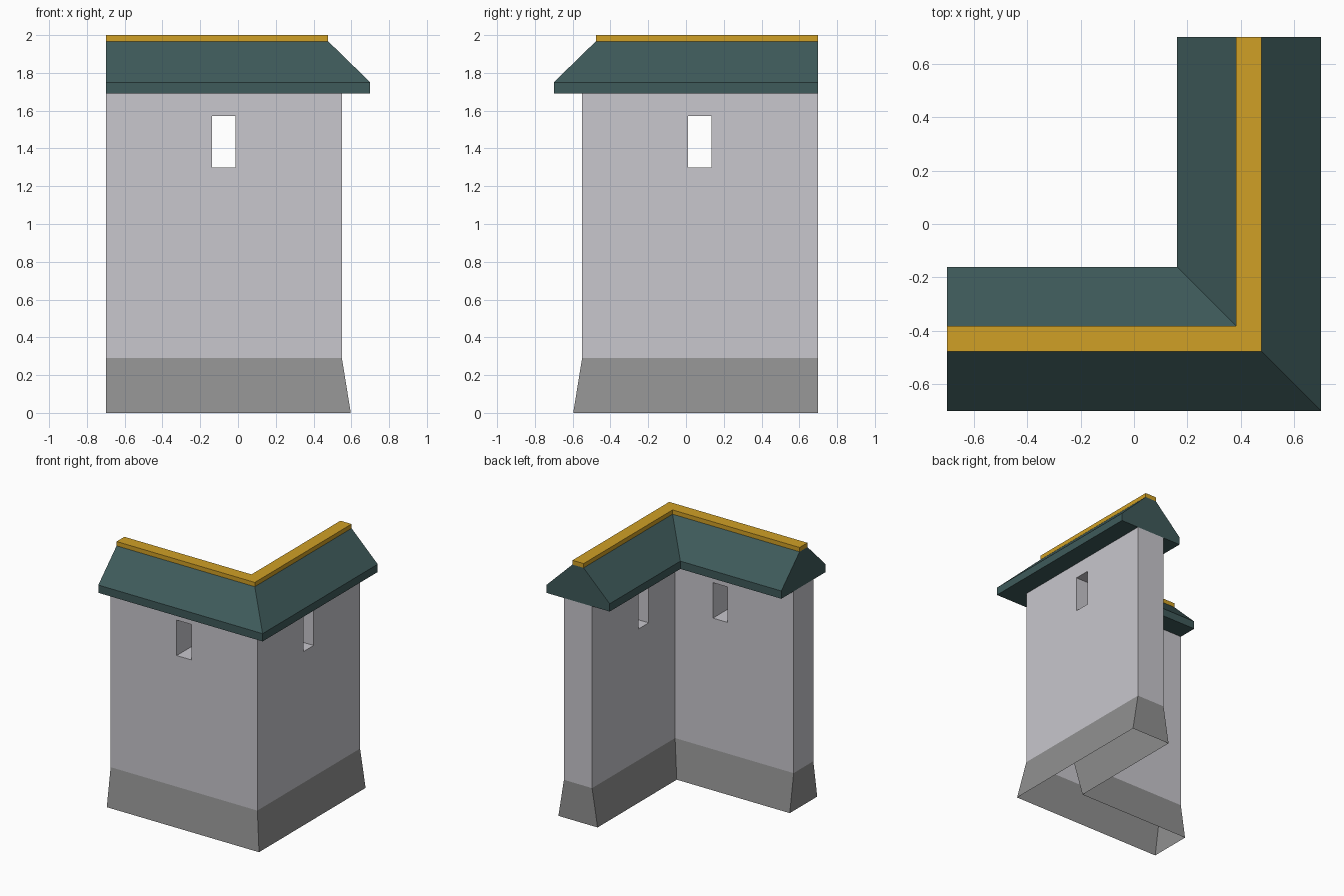
import bpy
import bmesh

cube = bpy.data.objects.get("Cube")
if cube:
    bpy.data.objects.remove(cube, do_unlink=True)

AXIS = 0.43   # distance of the wall centreline from the middle
END = 0.70    # where both legs stop


def material(name, rgb):
    m = bpy.data.materials.new(name)
    m.use_nodes = True
    m.diffuse_color = (*rgb, 1)
    node = next(n for n in m.node_tree.nodes if n.type == 'BSDF_PRINCIPLED')
    node.inputs["Base Color"].default_value = (*rgb, 1)
    return m


plaster = material("pale grey plaster", (0.58, 0.57, 0.61))
stone = material("grey stone", (0.28, 0.28, 0.28))
tile = material("dark green tile", (0.049, 0.103, 0.103))
gold = material("gold ridge", (0.63, 0.35, 0.019))


def finish(bm, name, mat):
    bmesh.ops.recalc_face_normals(bm, faces=bm.faces)
    mesh = bpy.data.meshes.new(name)
    bm.to_mesh(mesh)
    bm.free()
    mesh.materials.append(mat)
    obj = bpy.data.objects.new(name, mesh)
    bpy.context.collection.objects.link(obj)
    return obj


def sweep(name, profile, mat):
    """Sweep an (outward offset, height) outline along the L with a mitred corner."""
    bm = bmesh.new()
    rings = []
    for stage in range(3):
        ring = []
        for d, z in profile:
            outer = AXIS + d
            x = -END if stage == 0 else outer
            y = END if stage == 2 else -outer
            ring.append(bm.verts.new((x, y, z)))
        rings.append(ring)
    n = len(profile)
    for a, b in zip(rings, rings[1:]):
        for i in range(n):
            j = (i + 1) % n
            bm.faces.new((a[i], a[j], b[j], b[i]))
    bm.faces.new(rings[0])
    bm.faces.new(rings[2])
    return finish(bm, name, mat)


def symmetric(half):
    """Mirror the outer half of an outline, listed bottom to top."""
    return half + [(-d, z) for d, z in reversed(half)]


def open_ends(obj, low, high):
    """Remove the hidden horizontal faces so the shell is hollow."""
    bm = bmesh.new()
    bm.from_mesh(obj.data)
    flat = [f for f in bm.faces if abs(f.normal.z) > 0.99
            and any(abs(f.calc_center_median().z - h) < 0.01 for h in (low, high))]
    bmesh.ops.delete(bm, geom=flat, context='FACES')
    bm.to_mesh(obj.data)
    bm.free()


def box(name, lo, hi, mat):
    bm = bmesh.new()
    bmesh.ops.create_cube(bm, size=1)
    for v in bm.verts:
        v.co = [(a + b) / 2 + c * (b - a) for a, b, c in zip(lo, hi, v.co)]
    return finish(bm, name, mat)


# Main parts
plinth = sweep("plinth", symmetric([(0.167, 0), (0.12, 0.29)]), stone)
wall = sweep("wall", symmetric([(0.12, 0.29), (0.12, 1.69)]), plaster)
sweep("roof", symmetric([(0.27, 1.69), (0.27, 1.75), (0.0475, 1.967)]), tile)
sweep("ridge_cap", symmetric([(0.0475, 1.967), (0.0475, 2.0)]), gold)

# Window slots cut right through each leg
cutters = [
    box("front_slot_cutter", (-0.137, -0.7, 1.30), (-0.013, -0.2, 1.573), plaster),
    box("side_slot_cutter", (0.2, 0.011, 1.30), (0.7, 0.135, 1.573), plaster),
]
for cutter in cutters:
    mod = wall.modifiers.new("slot", 'BOOLEAN')
    mod.operation = 'DIFFERENCE'
    mod.solver = 'EXACT'
    mod.object = cutter
    cutter.hide_render = True
bpy.context.view_layer.update()
cut = bpy.data.meshes.new_from_object(wall.evaluated_get(bpy.context.evaluated_depsgraph_get()))
wall.modifiers.clear()
wall.data = cut
cut.name = "wall"
for cutter in cutters:
    bpy.data.objects.remove(cutter, do_unlink=True)

# Hollow shells, open underneath
open_ends(plinth, 0, 0.29)
open_ends(wall, 0.29, 1.69)
